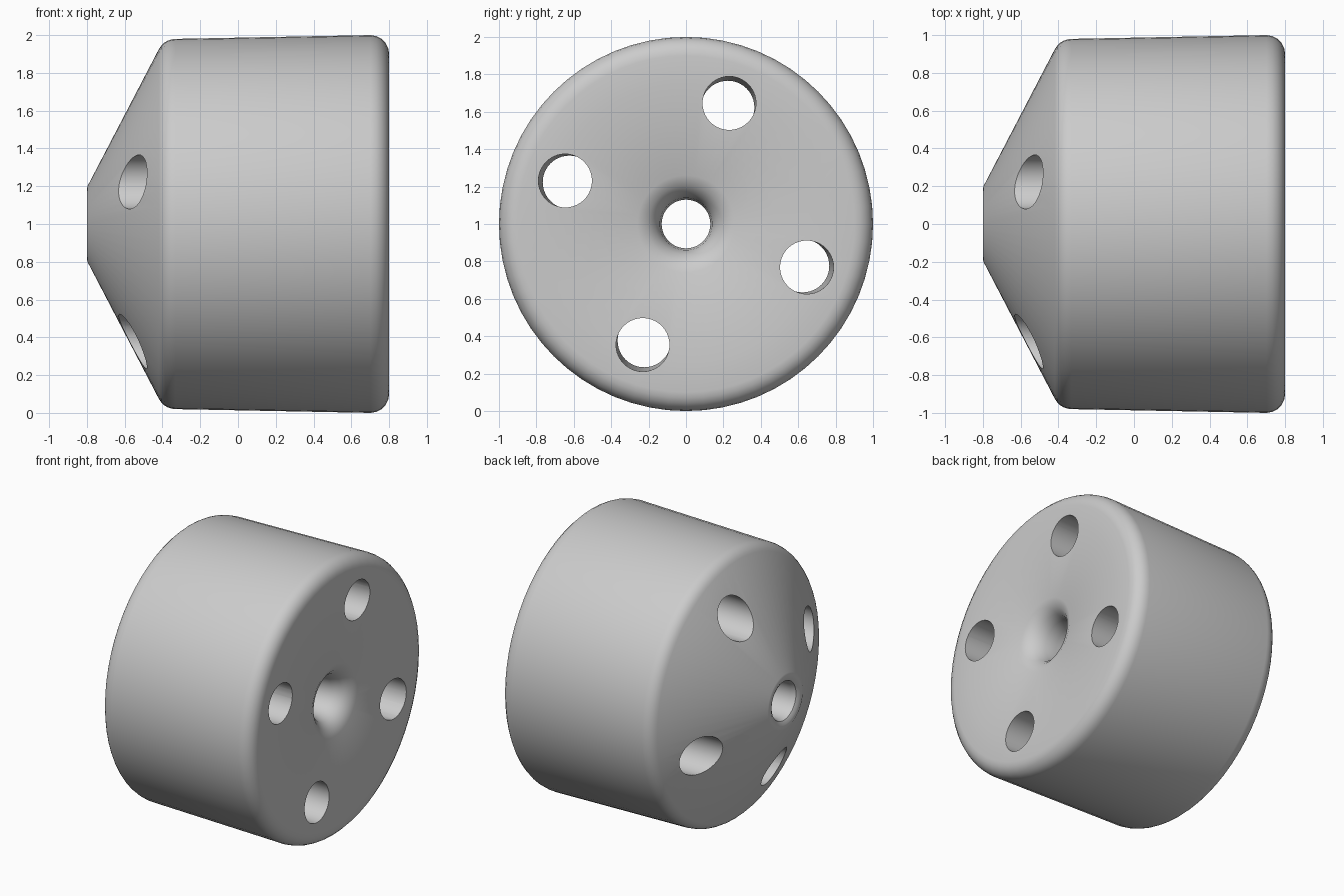
import bpy, bmesh, math
from mathutils import Vector

if "Cube" in bpy.data.objects:
    bpy.data.objects.remove(bpy.data.objects["Cube"])

SEG = 64
CENTRE = Vector((0, 0, 1))


def lathe(name, profile):
    """Closed (x, radius) profile turned about the x axis at z = 1."""
    bm = bmesh.new()
    rings = []
    for i in range(SEG):
        a = 2 * math.pi * i / SEG
        rings.append([bm.verts.new((x, r * math.cos(a), 1 + r * math.sin(a)))
                      for x, r in profile])
    n = len(profile)
    for i in range(SEG):
        p, q = rings[i], rings[(i + 1) % SEG]
        for j in range(n):
            k = (j + 1) % n
            bm.faces.new((p[j], p[k], q[k], q[j]))
    bmesh.ops.recalc_face_normals(bm, faces=bm.faces)
    mesh = bpy.data.meshes.new(name)
    bm.to_mesh(mesh)
    bm.free()
    obj = bpy.data.objects.new(name, mesh)
    bpy.context.collection.objects.link(obj)
    return obj


def arc(cx, cr, rad, start, end, steps=5):
    return [(cx + rad * math.cos(math.radians(start + (end - start) * i / steps)),
             cr + rad * math.sin(math.radians(start + (end - start) * i / steps)))
            for i in range(steps + 1)]


# Body: flared bore, slightly dished face, rounded rims, tapered side, cone nose
profile = [(0.57, 0.13), (0.65, 0.14), (0.71, 0.165), (0.75, 0.205), (0.775, 0.26),
           (0.797, 0.75)]
profile += arc(0.70, 0.90, 0.10, 0, 89)
profile += arc(-0.33, 0.88, 0.10, 91, 152)
profile += [(-0.797, 0.20), (-0.80, 0.185), (-0.80, 0.165), (-0.785, 0.14), (-0.75, 0.13)]
body = lathe("button_body", profile)

# Four slightly converging through holes
for i in range(4):
    a = math.radians(70.3 + 90 * i)
    out = Vector((0, math.cos(a), math.sin(a)))
    front = CENTRE + Vector((1.0, 0, 0)) + out * 0.69
    back = CENTRE + Vector((-1.0, 0, 0)) + out * 0.652
    axis = front - back
    bpy.ops.mesh.primitive_cylinder_add(vertices=40, radius=0.143, depth=axis.length,
                                        location=(front + back) / 2)
    cutter = bpy.context.object
    cutter.name = f"hole_cutter_{i + 1}"
    cutter.rotation_euler = axis.to_track_quat('Z', 'Y').to_euler()
    cutter.hide_render = True
    cutter.hide_set(True)
    mod = body.modifiers.new(f"hole_{i + 1}", 'BOOLEAN')
    mod.operation = 'DIFFERENCE'
    mod.solver = 'EXACT'
    mod.object = cutter

# Apply the cuts, remove the cutters, smooth the surface
bpy.context.view_layer.update()
deps = bpy.context.evaluated_depsgraph_get()
cut_mesh = bpy.data.meshes.new_from_object(body.evaluated_get(deps))
body.modifiers.clear()
body.data = cut_mesh
for obj in [o for o in bpy.data.objects if o.name.startswith("hole_cutter")]:
    bpy.data.objects.remove(obj)
bpy.ops.object.select_all(action='DESELECT')
body.select_set(True)
bpy.context.view_layer.objects.active = body
bpy.ops.object.shade_smooth_by_angle(angle=math.radians(35))
